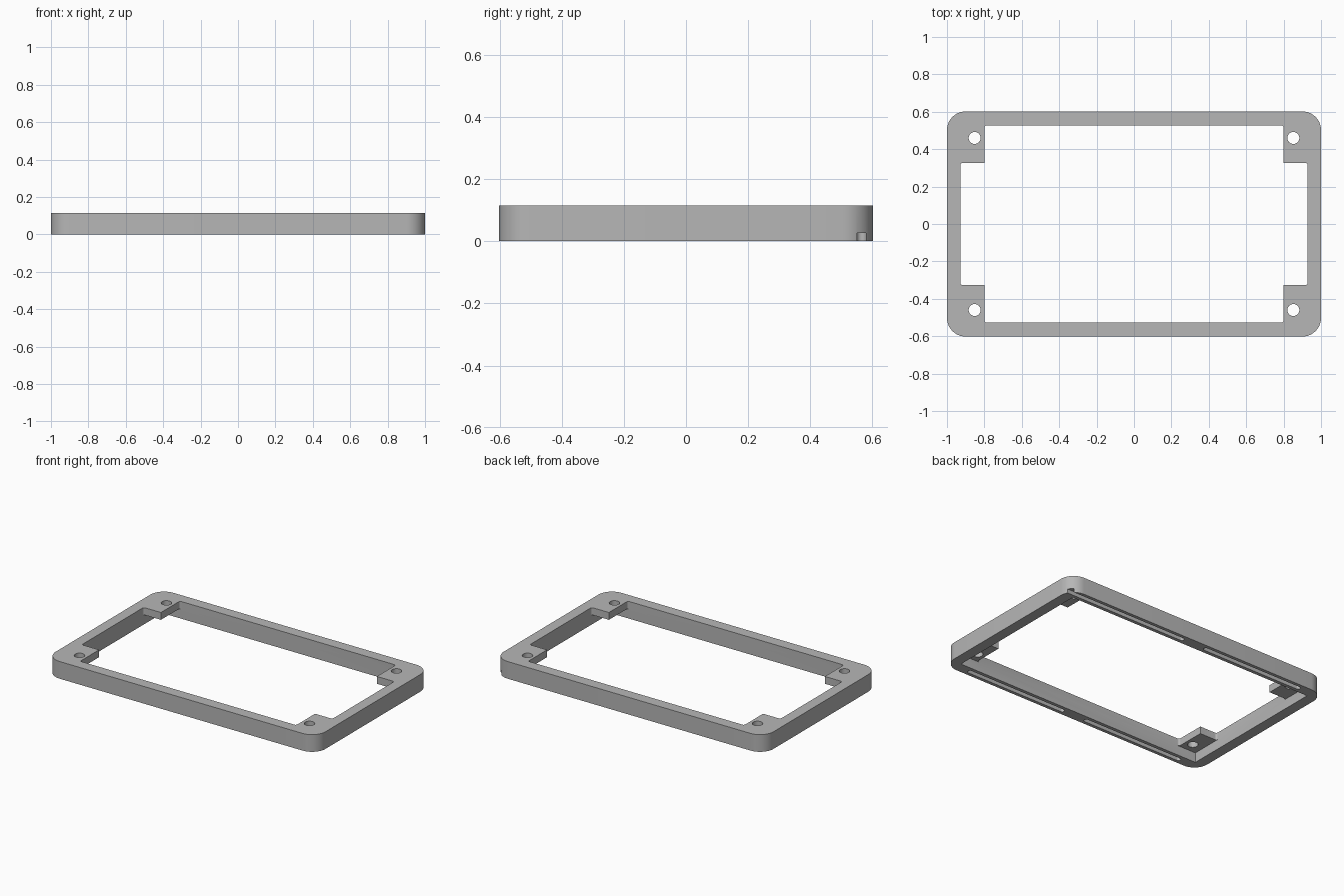
import bpy
import bmesh
import math
from mathutils import Vector

cube = bpy.data.objects.get("Cube")
if cube:
    bpy.data.objects.remove(cube, do_unlink=True)

HEIGHT = 0.115
TAB_BOTTOM = 0.066
HALF_X, HALF_Y = 1.0, 0.602
OPEN_X, OPEN_Y = 0.928, 0.527
TAB_X, TAB_Y = 0.80, 0.327

grey = bpy.data.materials.new("light grey")
grey.use_nodes = True
colour = (0.47, 0.47, 0.47, 1)
grey.diffuse_color = colour
grey.node_tree.nodes["Principled BSDF"].inputs["Base Color"].default_value = colour


def rounded(points, radii, steps=10):
    """Round each right-angled corner of an outline; a zero radius stays sharp."""
    out = []
    for i, (p, r) in enumerate(zip(points, radii)):
        p = Vector(p)
        if r == 0:
            out.append(p)
            continue
        a = (Vector(points[i - 1]) - p).normalized()
        b = (Vector(points[(i + 1) % len(points)]) - p).normalized()
        centre = p + (a + b) * r
        for k in range(steps + 1):
            t = math.pi / 2 * k / steps
            out.append(centre - b * r * math.cos(t) - a * r * math.sin(t))
    return out


def rectangle(x0, x1, y0, y1, r):
    return rounded([(x0, y0), (x1, y0), (x1, y1), (x0, y1)], [r] * 4)


def circle(x, y, r, n=32):
    return [Vector((x + r * math.cos(math.tau * k / n),
                    y + r * math.sin(math.tau * k / n))) for k in range(n)]


def prism(name, outline, z0, z1):
    bm = bmesh.new()
    face = bm.faces.new([bm.verts.new((p.x, p.y, z0)) for p in outline])
    top = bmesh.ops.extrude_face_region(bm, geom=[face])["geom"]
    bmesh.ops.translate(bm, vec=(0, 0, z1 - z0),
                        verts=[v for v in top if isinstance(v, bmesh.types.BMVert)])
    bmesh.ops.recalc_face_normals(bm, faces=bm.faces)
    mesh = bpy.data.meshes.new(name)
    bm.to_mesh(mesh)
    bm.free()
    mesh.materials.append(grey)
    obj = bpy.data.objects.new(name, mesh)
    bpy.context.collection.objects.link(obj)
    return obj


def cut(target, outline, z0, z1):
    """Subtract a prism from the target for good."""
    cutter = prism("cutter", outline, z0, z1)
    cutter.hide_render = True
    mod = target.modifiers.new("cut", 'BOOLEAN')
    mod.operation = 'DIFFERENCE'
    mod.solver = 'EXACT'
    mod.object = cutter
    bpy.context.view_layer.objects.active = target
    bpy.ops.object.modifier_apply(modifier=mod.name)
    bpy.data.objects.remove(cutter, do_unlink=True)


# Outer body with rounded corners
frame = prism("frame", rectangle(-HALF_X, HALF_X, -HALF_Y, HALF_Y, 0.1), 0, HEIGHT)

# Opening that leaves four corner tabs flush with the top
quarter = [(OPEN_X, TAB_Y), (TAB_X, TAB_Y), (TAB_X, OPEN_Y)]
cross = []
for sx, sy in ((1, 1), (-1, 1), (-1, -1), (1, -1)):
    corner = [(x * sx, y * sy) for x, y in quarter]
    cross += corner if sx * sy > 0 else corner[::-1]
cut(frame, rounded(cross, [0.013, 0, 0.013] * 4, 5), -0.1, HEIGHT + 0.1)

# Pockets under the tabs
cut(frame, rectangle(-OPEN_X, OPEN_X, -OPEN_Y, OPEN_Y, 0), -0.1, TAB_BOTTOM)

# Screw holes through the tabs
for sx in (-1, 1):
    for sy in (-1, 1):
        cut(frame, circle(0.852 * sx, 0.46 * sy, 0.032), -0.1, HEIGHT + 0.1)

# Grooves in the underside; one runs out through the back corner
for x0, x1, y in ((-0.84, -0.08, -1), (0.08, 0.84, -1), (-0.84, -0.08, 1), (0.08, 1.1, 1)):
    mid = 0.565 * y
    cut(frame, rectangle(x0, x1, mid - 0.015, mid + 0.015, 0.0149), -0.1, 0.027)

# Smooth the rounded walls, keep the edges sharp
bpy.ops.object.select_all(action='DESELECT')
frame.select_set(True)
bpy.context.view_layer.objects.active = frame
bpy.ops.object.shade_smooth_by_angle(angle=math.radians(30))
